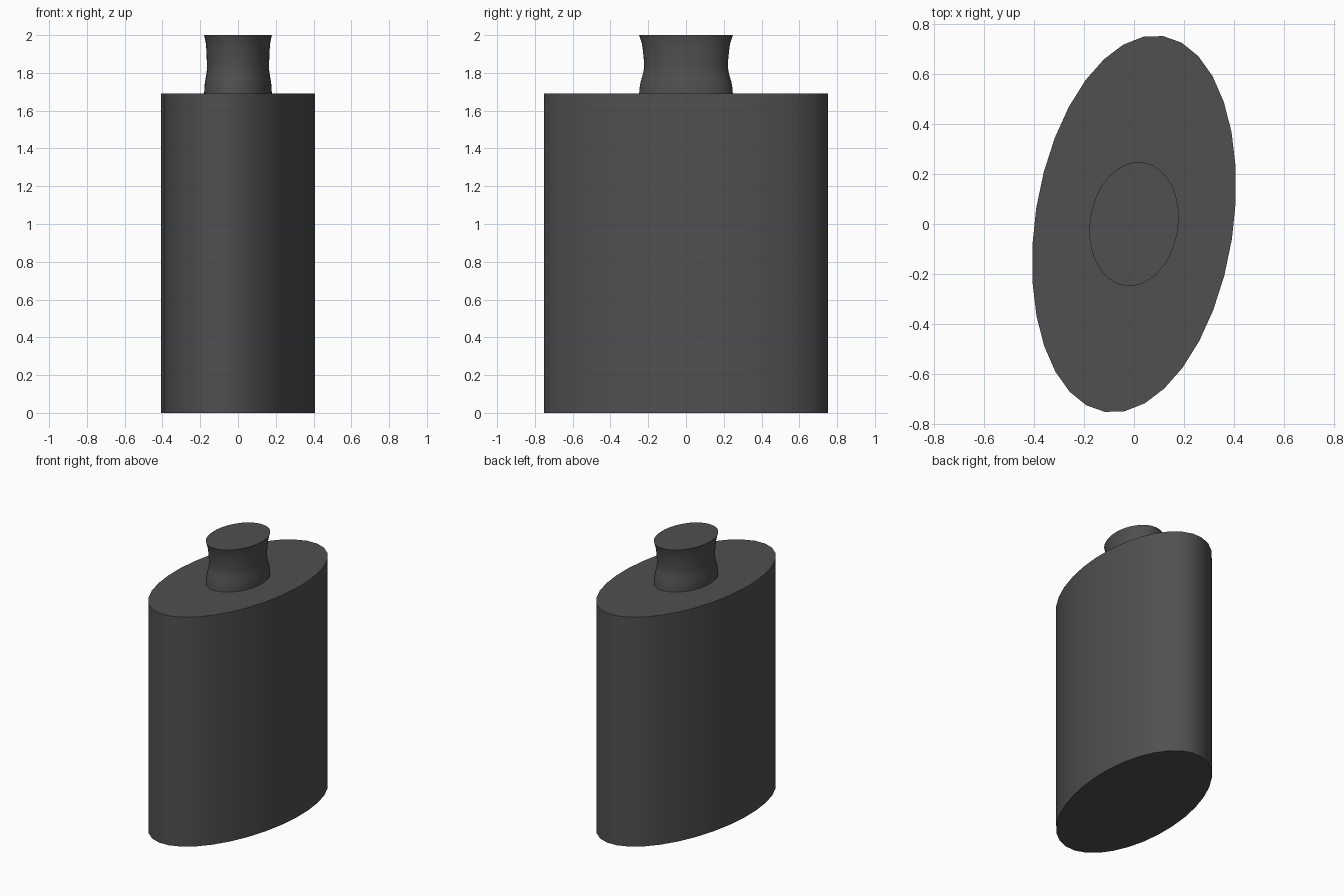
import bpy, bmesh, math

if "Cube" in bpy.data.objects:
    bpy.data.objects.remove(bpy.data.objects["Cube"])

TURN = math.radians(8.8)  # the oval's long axis leans from y towards x

grey = bpy.data.materials.new("dark grey")
grey.diffuse_color = (0.08, 0.08, 0.08, 1)
grey.use_nodes = True
grey.node_tree.nodes["Principled BSDF"].inputs["Base Color"].default_value = grey.diffuse_color


def oval_loft(name, a, b, sides, profile):
    """Closed solid through turned ovals; profile is (z, x scale, y scale)."""
    bm = bmesh.new()
    rings = []
    for z, sx, sy in profile:
        ring = []
        for i in range(sides):
            t = 2 * math.pi * i / sides
            u, v = a * sx * math.sin(t), b * sy * math.cos(t)
            ring.append(bm.verts.new((u * math.cos(TURN) + v * math.sin(TURN),
                                      -u * math.sin(TURN) + v * math.cos(TURN), z)))
        rings.append(ring)
    for low, high in zip(rings, rings[1:]):
        for i in range(sides):
            j = (i + 1) % sides
            bm.faces.new((low[i], low[j], high[j], high[i]))
    bm.faces.new(rings[0])
    bm.faces.new(rings[-1])
    bmesh.ops.recalc_face_normals(bm, faces=bm.faces)
    mesh = bpy.data.meshes.new(name)
    bm.to_mesh(mesh)
    bm.free()
    mesh.materials.append(grey)
    obj = bpy.data.objects.new(name, mesh)
    bpy.context.collection.objects.link(obj)
    bpy.ops.object.select_all(action='DESELECT')
    obj.select_set(True)
    bpy.context.view_layer.objects.active = obj
    bpy.ops.object.shade_smooth_by_angle(angle=math.radians(40))
    return obj


# Flask body
oval_loft("body", 0.397, 0.762, 32, [(0, 1, 1), (1.69, 1, 1)])

# Waisted neck
oval_loft("neck", 0.177, 0.2495, 64, [
    (1.69, 1, 1), (1.72, 0.995, 0.99), (1.75, 0.98, 0.97), (1.78, 0.95, 0.935),
    (1.81, 0.925, 0.905), (1.83, 0.92, 0.895), (1.87, 0.925, 0.90),
    (1.92, 0.935, 0.92), (1.96, 0.955, 0.945), (2.0, 1, 1)])
